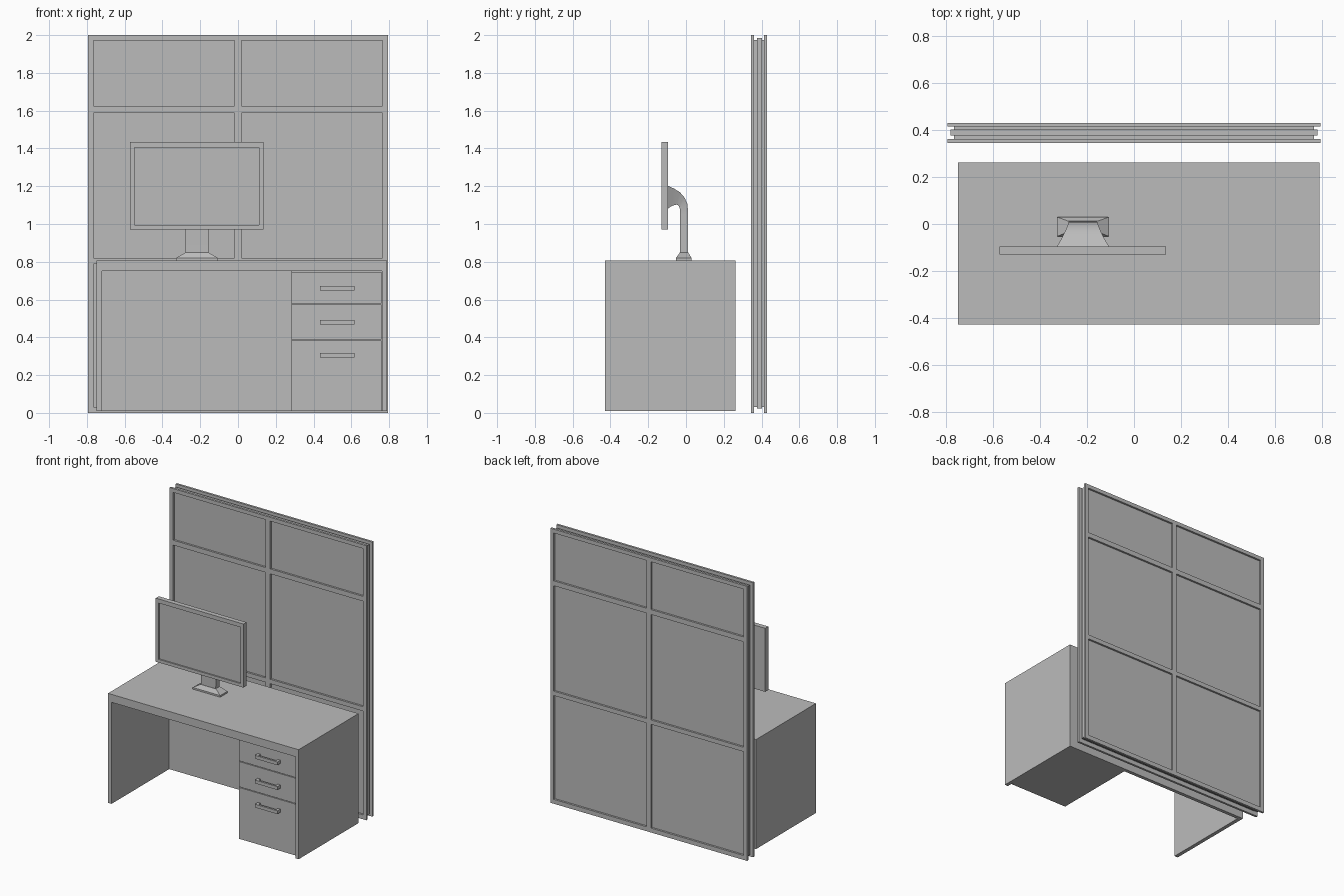
import bpy, bmesh

cube = bpy.data.objects.get("Cube")
if cube:
    bpy.data.objects.remove(cube, do_unlink=True)

grey = bpy.data.materials.new("plain grey")
grey.use_nodes = True
grey.diffuse_color = (0.5, 0.5, 0.5, 1)
grey.node_tree.nodes["Principled BSDF"].inputs["Base Color"].default_value = (0.5, 0.5, 0.5, 1)


def finish(name, bm):
    bmesh.ops.recalc_face_normals(bm, faces=bm.faces)
    mesh = bpy.data.meshes.new(name)
    bm.to_mesh(mesh)
    bm.free()
    mesh.materials.append(grey)
    obj = bpy.data.objects.new(name, mesh)
    bpy.context.collection.objects.link(obj)
    return obj


def add_box(bm, x, y, z):
    verts = bmesh.ops.create_cube(bm, size=1)["verts"]
    for v in verts:
        v.co = [r[0] + (c + 0.5) * (r[1] - r[0]) for c, r in zip(v.co, (x, y, z))]


def box(name, x, y, z):
    bm = bmesh.new()
    add_box(bm, x, y, z)
    return finish(name, bm)


def lattice(name, xs, zs, y):
    """Flat frame whose odd cells are open."""
    bm = bmesh.new()
    grid = [[bm.verts.new((x, y[0], z)) for z in zs] for x in xs]
    for i in range(len(xs) - 1):
        for j in range(len(zs) - 1):
            if not (i % 2 and j % 2):
                bm.faces.new((grid[i][j], grid[i + 1][j], grid[i + 1][j + 1], grid[i][j + 1]))
    ext = bmesh.ops.extrude_face_region(bm, geom=bm.faces[:])["geom"]
    for v in ext:
        if isinstance(v, bmesh.types.BMVert):
            v.co.y = y[1]
    return finish(name, bm)


def loft(name, sections):
    """Skin through rectangular rings and cap both ends."""
    bm = bmesh.new()
    rings = [[bm.verts.new(p) for p in s] for s in sections]
    for a, b in zip(rings, rings[1:]):
        for k in range(4):
            n = (k + 1) % 4
            bm.faces.new((a[k], a[n], b[n], b[k]))
    bm.faces.new(rings[0])
    bm.faces.new(rings[-1])
    return finish(name, bm)


# Partition wall: two frames around a layered core
wall_x = (-0.793, -0.765, -0.018, 0.018, 0.765, 0.793)
wall_z = (0, 0.032, 0.788, 0.82, 1.588, 1.624, 1.972, 2)
lattice("wall_front_frame", wall_x, wall_z, (0.345, 0.361))
lattice("wall_back_frame", wall_x, wall_z, (0.414, 0.43))
box("wall_front_panel", (-0.766, 0.766), (0.359, 0.38), (0.031, 1.973))
box("wall_core", (-0.78, 0.78), (0.377, 0.402), (0.022, 1.985))
box("wall_back_panel", (-0.766, 0.766), (0.4, 0.416), (0.031, 1.973))

# Desk shell
front, back, floor, top = -0.428, 0.262, 0.01, 0.808
box("desk_top", (-0.748, 0.788), (front, back), (0.75, top))
box("desk_left_side", (0.762, 0.788), (front, back), (floor, 0.75))
box("desk_right_side", (-0.748, -0.72), (front, back), (floor, 0.75))
box("desk_back", (-0.72, 0.762), (0.236, back), (floor, 0.75))
box("drawer_cabinet", (0.284, 0.762), (-0.375, 0.236), (floor, 0.75))

# Drawers with bracket handles
for name, z0, z1, hz in (("lower", floor, 0.384, 0.304),
                         ("middle", 0.389, 0.573, 0.48),
                         ("upper", 0.578, 0.747, 0.66)):
    box(name + "_drawer", (0.283, 0.761), (-0.391, -0.374), (z0, z1))
    bm = bmesh.new()
    hz_range = (hz - 0.012, hz + 0.012)
    add_box(bm, (0.434, 0.616), (-0.426, -0.412), hz_range)
    for x in (0.434, 0.596):
        add_box(bm, (x, x + 0.02), (-0.412, -0.391), hz_range)
    finish(name + "_drawer_handle", bm)

# Monitor with recessed screen
lattice("monitor_bezel", (-0.572, -0.549, 0.112, 0.135), (0.972, 0.995, 1.405, 1.435), (-0.13, -0.12))
box("monitor_body", (-0.572, 0.135), (-0.12, -0.095), (0.972, 1.435))

# Monitor base: low lip and sloped shoulder
cx = -0.217


def flat_ring(half, y0, y1, z):
    return [(cx - half, y0, z), (cx + half, y0, z), (cx + half, y1, z), (cx - half, y1, z)]


loft("monitor_base", [flat_ring(0.111, -0.053, 0.03, top),
                      flat_ring(0.111, -0.053, 0.03, 0.82),
                      flat_ring(0.062, -0.033, 0.012, 0.848)])

# Monitor arm: straight neck bending forward and flaring to the screen
# each entry: half width, inner (y, z), outer (y, z)
arm = [(0.06, (-0.032, 0.845), (0.01, 0.845)),
       (0.06, (-0.031, 1.05), (0.011, 1.06)),
       (0.061, (-0.032, 1.08), (0.008, 1.105)),
       (0.066, (-0.038, 1.096), (-0.008, 1.14)),
       (0.076, (-0.05, 1.103), (-0.032, 1.168)),
       (0.092, (-0.072, 1.097), (-0.064, 1.188)),
       (0.111, (-0.096, 1.082), (-0.096, 1.202))]
neck = loft("monitor_arm", [[(cx - h, *a), (cx + h, *a), (cx + h, *b), (cx - h, *b)]
                            for h, a, b in arm])
bpy.ops.object.select_all(action="DESELECT")
neck.select_set(True)
bpy.context.view_layer.objects.active = neck
bpy.ops.object.shade_smooth_by_angle(angle=0.7)
